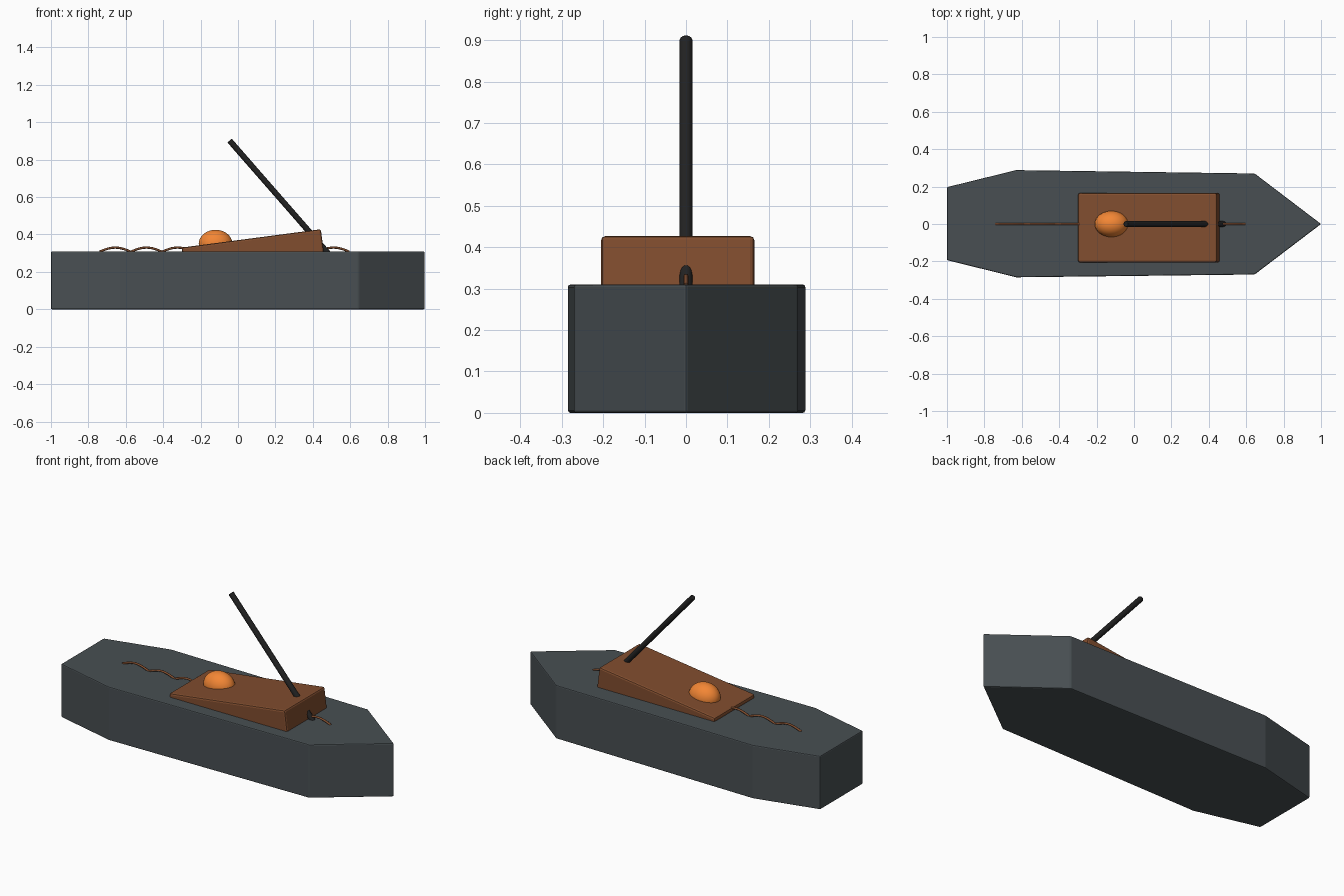
import bpy, bmesh, math
from mathutils import Vector, Matrix

if "Cube" in bpy.data.objects:
    bpy.data.objects.remove(bpy.data.objects["Cube"])


def mat(name, rgb):
    m = bpy.data.materials.new(name)
    m.diffuse_color = (*rgb, 1)
    m.use_nodes = True
    m.node_tree.nodes["Principled BSDF"].inputs["Base Color"].default_value = m.diffuse_color
    return m


HULL = mat("slate", (0.065, 0.078, 0.085))
WOOD = mat("brown", (0.22, 0.075, 0.028))
ORANGE = mat("orange", (0.9, 0.24, 0.035))
BLACK = mat("black", (0.016, 0.016, 0.016))


def finish(name, bm, material, bevel=0.0, smooth=False):
    bmesh.ops.recalc_face_normals(bm, faces=bm.faces)
    me = bpy.data.meshes.new(name)
    bm.to_mesh(me)
    bm.free()
    ob = bpy.data.objects.new(name, me)
    bpy.context.collection.objects.link(ob)
    me.materials.append(material)
    if bevel:
        mod = ob.modifiers.new("bevel", "BEVEL")
        mod.width = bevel
        mod.segments = 2
    for p in me.polygons:
        p.use_smooth = smooth
    return ob


# hull: extruded outline with a pointed bow
outline = [(-1, -0.193), (-0.63, -0.285), (0.645, -0.27), (1, 0),
           (0.645, 0.27), (-0.63, 0.288), (-1, 0.197)]
bm = bmesh.new()
face = bm.faces.new([bm.verts.new((x, y, 0)) for x, y in outline])
ext = bmesh.ops.extrude_face_region(bm, geom=[face])
bmesh.ops.translate(bm, vec=(0, 0, 0.31),
                    verts=[v for v in ext["geom"] if isinstance(v, bmesh.types.BMVert)])
finish("hull", bm, HULL, 0.006)

# cabin: tilted box half sunk in the deck
tilt = Matrix.Rotation(math.radians(-7.5), 4, "Y")
top_mid = Vector((0.071, -0.02, 0.379))
bm = bmesh.new()
bmesh.ops.create_cube(bm, size=1, matrix=Matrix.Translation(top_mid) @ tilt
                      @ Matrix.Translation((0, 0, -0.07))
                      @ Matrix.Diagonal((0.75, 0.37, 0.14, 1)))
finish("cabin", bm, WOOD, 0.01)

# dome: squashed sphere resting in the cabin roof
bm = bmesh.new()
bmesh.ops.create_uvsphere(bm, u_segments=32, v_segments=16, radius=1,
                          matrix=Matrix.Translation((-0.12, 0, 0.35))
                          @ Matrix.Diagonal((0.09, 0.07, 0.075, 1)))
finish("dome", bm, ORANGE, smooth=True)

# mast: leaning rod running through the cabin into the deck
a, b = Vector((-0.045, 0, 0.902)), Vector((0.49, 0, 0.29))
d = b - a
bm = bmesh.new()
bmesh.ops.create_cone(bm, cap_ends=True, segments=20, radius1=0.0155, radius2=0.0155,
                      depth=d.length, matrix=Matrix.Translation((a + b) / 2)
                      @ d.to_track_quat("Z", "Y").to_matrix().to_4x4())
mast = finish("mast", bm, BLACK, 0.003)
bpy.context.view_layer.objects.active = mast
mast.select_set(True)
bpy.ops.object.shade_smooth_by_angle(angle=math.radians(35))

# rope: row of small arches along the deck
cu = bpy.data.curves.new("rope", "CURVE")
cu.dimensions = "3D"
cu.bevel_depth = 0.006
cu.bevel_resolution = 2
cu.use_fill_caps = True
sp = cu.splines.new("POLY")
n, arches = 80, 8
sp.points.add(n)
for i, p in enumerate(sp.points):
    t = i / n
    p.co = (-0.74 + 1.335 * t, 0, 0.308 + 0.022 * abs(math.sin(t * arches * math.pi)), 1)
cu.materials.append(WOOD)
bpy.context.collection.objects.link(bpy.data.objects.new("rope", cu))
